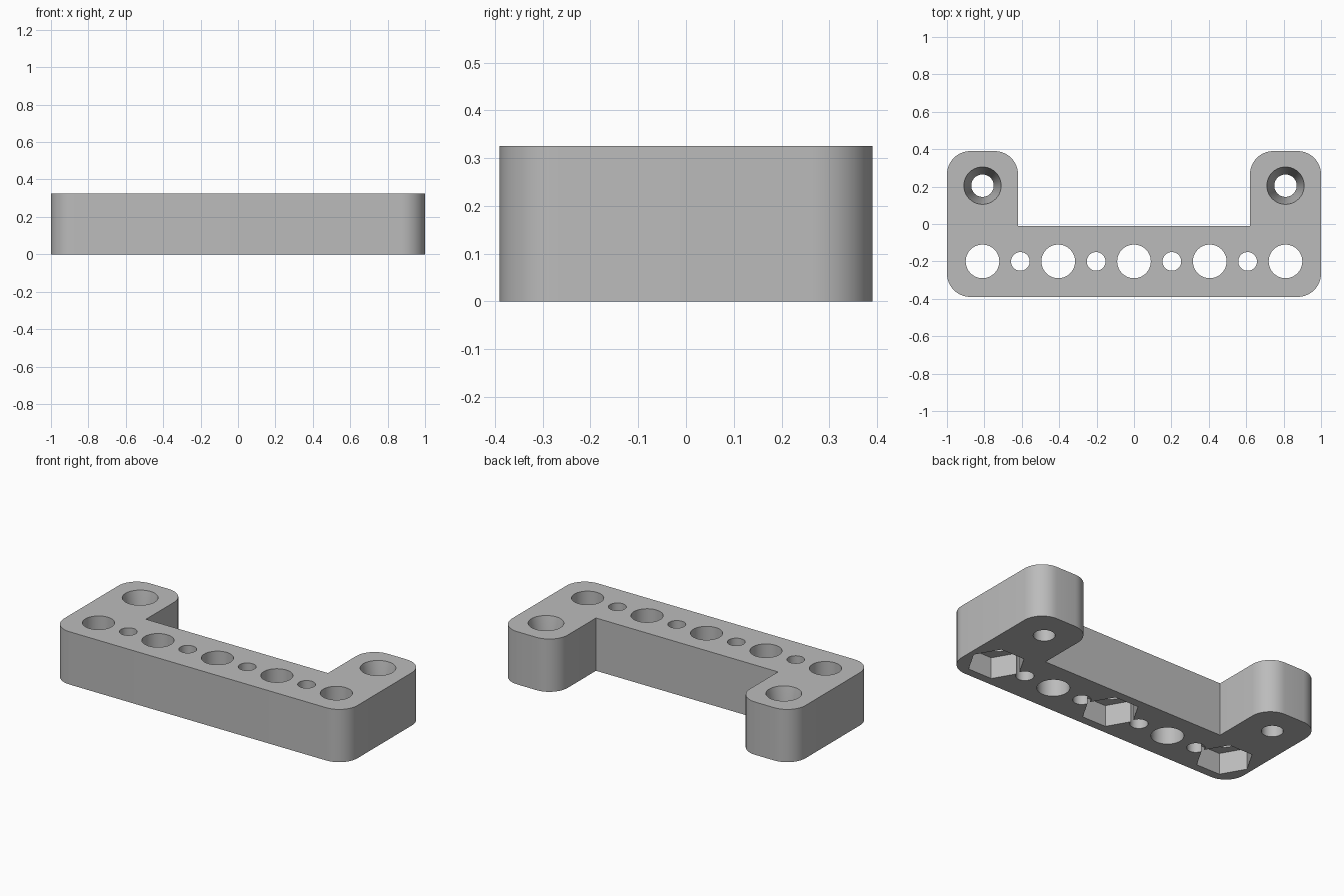
import bpy
import bmesh
from math import cos, sin, pi

default = bpy.data.objects.get("Cube")
if default:
    bpy.data.objects.remove(default)

HEIGHT, HALF_Y, RADIUS = 0.325, 0.39, 0.125
LEG_INNER, BAR_BACK, ROW_Y, PITCH = 0.62, -0.01, -0.2, 0.405

grey = bpy.data.materials.new("neutral_grey")
grey.use_nodes = True
grey.diffuse_color = (0.5, 0.5, 0.5, 1)
grey.node_tree.nodes["Principled BSDF"].inputs["Base Color"].default_value = (0.5, 0.5, 0.5, 1)


def new_object(name, bm):
    bmesh.ops.recalc_face_normals(bm, faces=bm.faces[:])
    mesh = bpy.data.meshes.new(name)
    bm.to_mesh(mesh)
    bm.free()
    mesh.materials.append(grey)
    obj = bpy.data.objects.new(name, mesh)
    bpy.context.collection.objects.link(obj)
    return obj


def corner(cx, cy, start, steps=10):
    """Quarter circle, counter-clockwise from the start angle."""
    return [(cx + RADIUS * cos(start + pi / 2 * i / steps),
             cy + RADIUS * sin(start + pi / 2 * i / steps)) for i in range(steps + 1)]


def stack(bm, x, y, rings, sides):
    """Closed turned solid from (radius, z) rings."""
    loops = [[bm.verts.new((x + r * cos(2 * pi * i / sides), y + r * sin(2 * pi * i / sides), z))
              for i in range(sides)] for r, z in rings]
    for low, high in zip(loops, loops[1:]):
        for i in range(sides):
            j = (i + 1) % sides
            bm.faces.new((low[i], low[j], high[j], high[i]))
    bm.faces.new(loops[0][::-1])
    bm.faces.new(loops[-1])


# Bracket body: right half of the U outline, mirrored, then extruded
half = corner(1 - RADIUS, -HALF_Y + RADIUS, -pi / 2)
half += corner(1 - RADIUS, HALF_Y - RADIUS, 0)
half += corner(LEG_INNER + RADIUS, HALF_Y - RADIUS, pi / 2)
half.append((LEG_INNER, BAR_BACK))
outline = half + [(-x, y) for x, y in reversed(half)]
bm = bmesh.new()
base = bm.faces.new([bm.verts.new((x, y, 0)) for x, y in outline])
top = bmesh.ops.extrude_face_region(bm, geom=[base])["geom"]
bmesh.ops.translate(bm, vec=(0, 0, HEIGHT), verts=[v for v in top if isinstance(v, bmesh.types.BMVert)])
bracket = new_object("bracket_body", bm)

# Through holes in the bar: large and small alternating
through = bmesh.new()
for i in range(-4, 5):
    radius = 0.09 if i % 2 == 0 else 0.05
    stack(through, i * PITCH / 2, ROW_Y, [(radius, -0.1), (radius, HEIGHT + 0.1)], 40)

# Tapered screw holes in the legs
for side in (-1, 1):
    stack(through, side * 2 * PITCH, 0.205,
          [(0.06, -0.1), (0.06, 0.125), (0.1, HEIGHT), (0.1, HEIGHT + 0.1)], 40)

# Hexagonal nut pockets in the underside
pockets = bmesh.new()
for i in (-1, 0, 1):
    stack(pockets, i * 2 * PITCH, ROW_Y, [(0.16, -0.1), (0.16, 0.13)], 6)

for name, cutter_bm in (("hole_cutter", through), ("nut_pocket_cutter", pockets)):
    cutter = new_object(name, cutter_bm)
    cutter.hide_render = True
    mod = bracket.modifiers.new(name, "BOOLEAN")
    mod.operation = "DIFFERENCE"
    mod.solver = "EXACT"
    mod.object = cutter
    bpy.context.view_layer.objects.active = bracket
    bpy.ops.object.modifier_apply(modifier=name)
    bpy.data.objects.remove(cutter)

# Smooth curved walls, sharp edges kept
bpy.ops.object.select_all(action="DESELECT")
bracket.select_set(True)
bpy.context.view_layer.objects.active = bracket
bpy.ops.object.shade_smooth_by_angle(angle=pi / 6)
